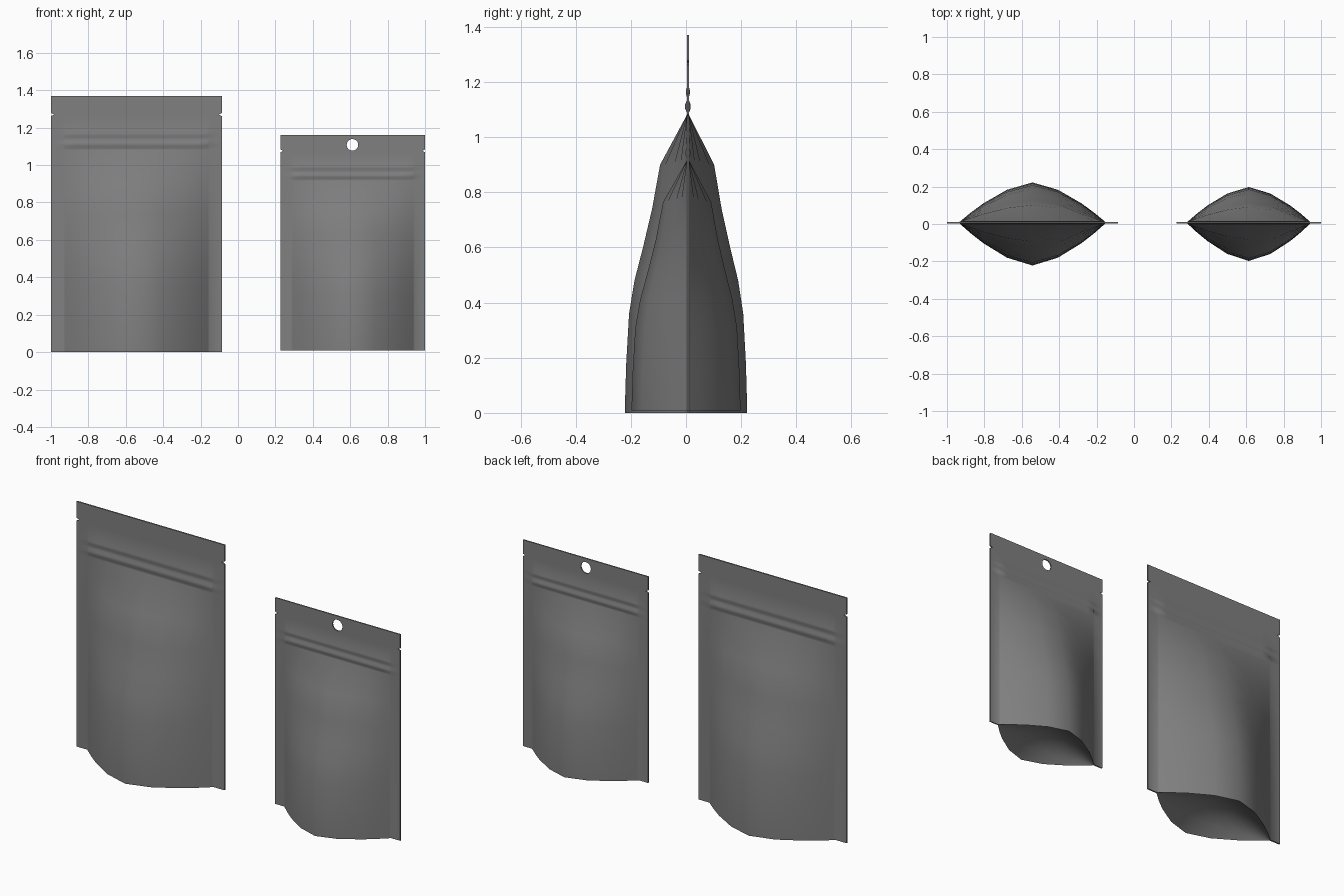
import bpy, bmesh, math

if "Cube" in bpy.data.objects:
    bpy.data.objects.remove(bpy.data.objects["Cube"])

SEAL = 0.004   # half thickness of the flat sealed film
SHIFT = 0.007  # seal plane sits slightly behind the centre
# rows: (height, half depth of the bulge, zip rib relief, notch depth)
ROWS = [(0, .217, 0, 0), (.012, .218, 0, 0), (.18, .213, 0, 0), (.36, .203, 0, 0),
        (.48, .184, 0, 0), (.6, .154, 0, 0), (.74, .122, 0, 0), (.9, .094, 0, 0),
        (1.08, 0, 0, 0), (1.09, 0, 0, 0), (1.103, 0, .006, 0), (1.119, 0, .006, 0),
        (1.132, 0, 0, 0), (1.147, 0, 0, 0), (1.158, 0, .003, 0), (1.17, 0, .003, 0),
        (1.18, 0, 0, 0), (1.262, 0, 0, 0), (1.27, 0, 0, .018), (1.278, 0, 0, 0),
        (1.37, 0, 0, 0)]
HALF_W, BODY_W = .457, .39
STATIONS = [-1, -.98, -.84, -.67, -.35, 0, .35, .67, .84, .98, 1]


def shape(u):
    return max(0, 1 - abs(u) ** 1.6)


def pouch(name, cx, z0, sw, sd, sh):
    bm = bmesh.new()
    us = [-HALF_W / BODY_W] + STATIONS + [HALF_W / BODY_W]
    n, m = len(us), len(ROWS)

    def panel(side):
        grid = []
        for i, u in enumerate(us):
            col = []
            for z, d, rib, notch in ROWS:
                x = u * BODY_W
                if i in (0, n - 1):
                    x -= math.copysign(notch, u)
                bulge = d * shape(u)
                y = side * sd * (SEAL + bulge + (rib if abs(u) < .99 else 0))
                y += SHIFT * (1 - bulge / .22)
                col.append(bm.verts.new((cx + x * sw, y, z0 + z * sh)))
            grid.append(col)
        return grid

    # front and back film
    front, back = panel(-1), panel(1)
    for g in (front, back):
        for i in range(n - 1):
            for j in range(m - 1):
                bm.faces.new((g[i][j], g[i + 1][j], g[i + 1][j + 1], g[i][j + 1]))
    # bottom gusset, pushed up between the panels
    gus = []
    for i, u in enumerate(us):
        f, b = front[i][0], back[i][0]
        mid = []
        for v in (-.67, -.33, 0, .33, .67):
            p = f.co.lerp(b.co, (v + 1) / 2)
            p.z += .1 * sh * (1 - v * v) * shape(u)
            mid.append(bm.verts.new(p))
        gus.append([f] + mid + [b])
    for i in range(n - 1):
        for k in range(6):
            bm.faces.new((gus[i][k], gus[i + 1][k], gus[i + 1][k + 1], gus[i][k + 1]))
        bm.faces.new((front[i][-1], front[i + 1][-1], back[i + 1][-1], back[i][-1]))
    # thin side edges
    for i in (0, n - 1):
        bm.faces.new(gus[i] + [back[i][1], front[i][1]])
        for j in range(1, m - 1):
            bm.faces.new((front[i][j], back[i][j], back[i][j + 1], front[i][j + 1]))
    bmesh.ops.recalc_face_normals(bm, faces=bm.faces)
    me = bpy.data.meshes.new(name)
    bm.to_mesh(me)
    bm.free()
    ob = bpy.data.objects.new(name, me)
    bpy.context.collection.objects.link(ob)
    return ob


def activate(ob):
    bpy.ops.object.select_all(action='DESELECT')
    ob.select_set(True)
    bpy.context.view_layer.objects.active = ob


film = bpy.data.materials.new("dark_film")
film.diffuse_color = (.215, .215, .215, 1)
film.use_nodes = True
film.node_tree.nodes["Principled BSDF"].inputs["Base Color"].default_value = film.diffuse_color

large = pouch("large_pouch", -.543, 0, 1, 1, 1)
small = pouch("small_pouch", .614, .008, .845, .89, .841)
for ob in (large, small):
    ob.data.materials.append(film)

# hang hole in the small pouch
bpy.ops.mesh.primitive_cylinder_add(vertices=24, radius=.031, depth=.2,
                                    location=(.612, 0, 1.108), rotation=(math.pi / 2, 0, 0))
cutter = bpy.context.object
cutter.name = "hang_hole_cutter"
cutter.hide_render = True
cutter.data.materials.append(film)
mod = small.modifiers.new("hang_hole", 'BOOLEAN')
mod.operation = 'DIFFERENCE'
mod.solver = 'EXACT'
mod.object = cutter
activate(small)
bpy.ops.object.modifier_apply(modifier=mod.name)
bpy.data.objects.remove(cutter, do_unlink=True)

for ob in (large, small):
    activate(ob)
    bpy.ops.object.shade_smooth_by_angle(angle=math.radians(50))
